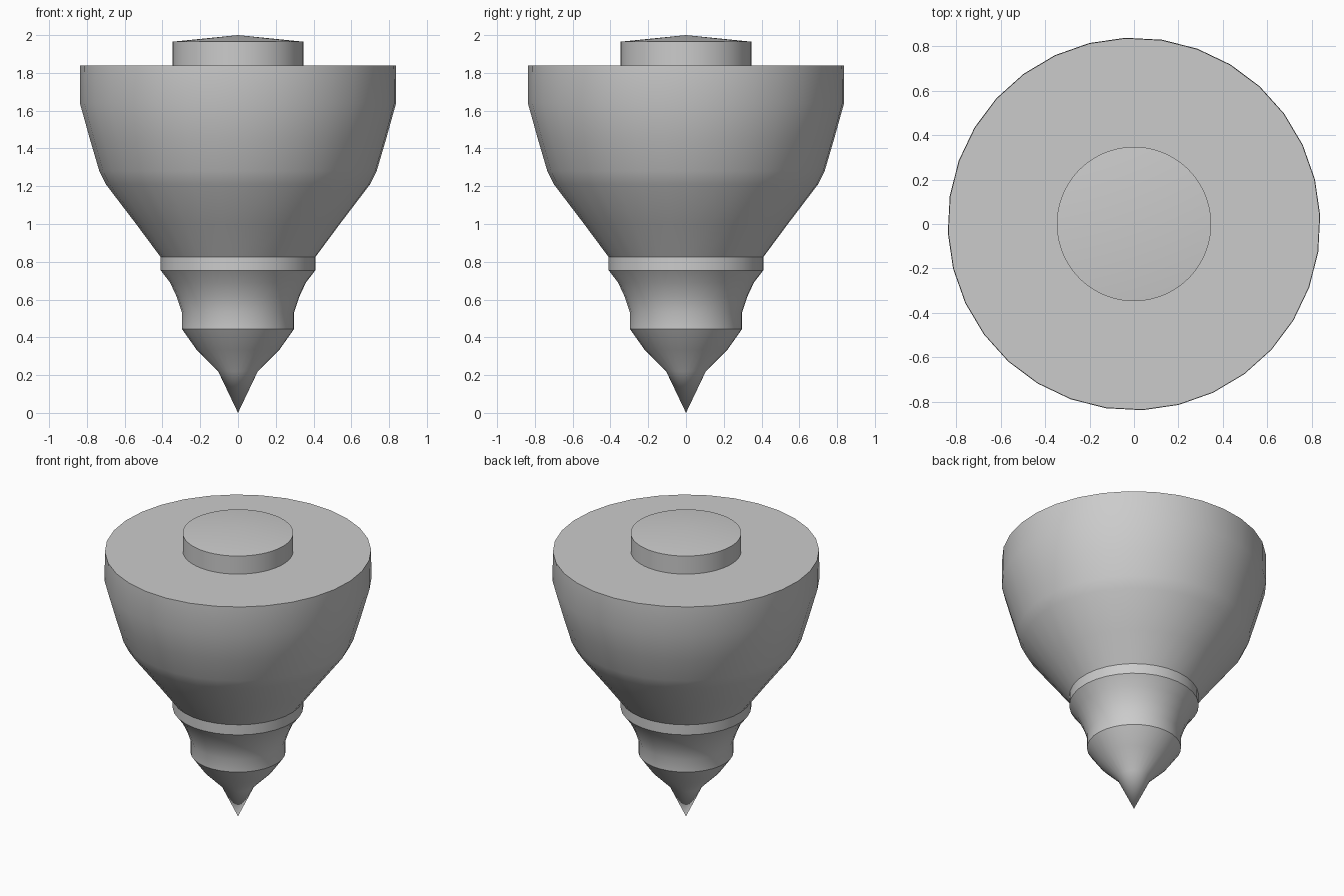
import bpy
import bmesh
import math

SEGMENTS = 32
OFFSET = math.radians(2.6)

cube = bpy.data.objects.get("Cube")
if cube:
    bpy.data.objects.remove(cube, do_unlink=True)

# Single grey finish
grey = bpy.data.materials.new("plain_grey")
grey.use_nodes = True
colour = (0.6, 0.6, 0.6, 1)
grey.diffuse_color = colour
grey.node_tree.nodes["Principled BSDF"].inputs["Base Color"].default_value = colour


def lathe(name, profile, segments=SEGMENTS):
    """Spin a (radius, height) profile, listed bottom to top, around z."""
    bm = bmesh.new()
    rings = []
    for r, z in profile:
        if r == 0:
            rings.append([bm.verts.new((0, 0, z))] * segments)
        else:
            angles = [OFFSET + math.tau * i / segments for i in range(segments)]
            rings.append([bm.verts.new((r * math.cos(a), r * math.sin(a), z)) for a in angles])
    for low, high in zip(rings, rings[1:]):
        for i in range(segments):
            j = (i + 1) % segments
            corners = dict.fromkeys((low[i], low[j], high[j], high[i]))
            bm.faces.new(list(corners))
    # Close an open end with a flat cap
    for ring, (r, z) in ((rings[0][::-1], profile[0]), (rings[-1], profile[-1])):
        if r > 0:
            bm.faces.new(ring)
    bmesh.ops.recalc_face_normals(bm, faces=bm.faces)
    mesh = bpy.data.meshes.new(name)
    bm.to_mesh(mesh)
    bm.free()
    mesh.materials.append(grey)
    obj = bpy.data.objects.new(name, mesh)
    bpy.context.collection.objects.link(obj)
    bpy.ops.object.select_all(action="DESELECT")
    obj.select_set(True)
    bpy.context.view_layer.objects.active = obj
    bpy.ops.object.shade_smooth_by_angle(angle=math.radians(30))
    return obj


# Tapered body: point, lower collar, neck band, flared bowl and flat top
lathe("tapered_body", [
    (0, 0), (0.105, 0.22), (0.22, 0.335), (0.298, 0.445),
    (0.298, 0.535), (0.325, 0.615), (0.36, 0.69), (0.41, 0.755),
    (0.41, 0.825), (0.54, 1.0), (0.70, 1.21), (0.735, 1.28),
    (0.785, 1.45), (0.838, 1.64), (0.836, 1.84),
])

# Raised knob with a shallow conical top
lathe("top_knob", [(0.347, 1.83), (0.347, 1.965), (0, 2.0)], segments=64)
